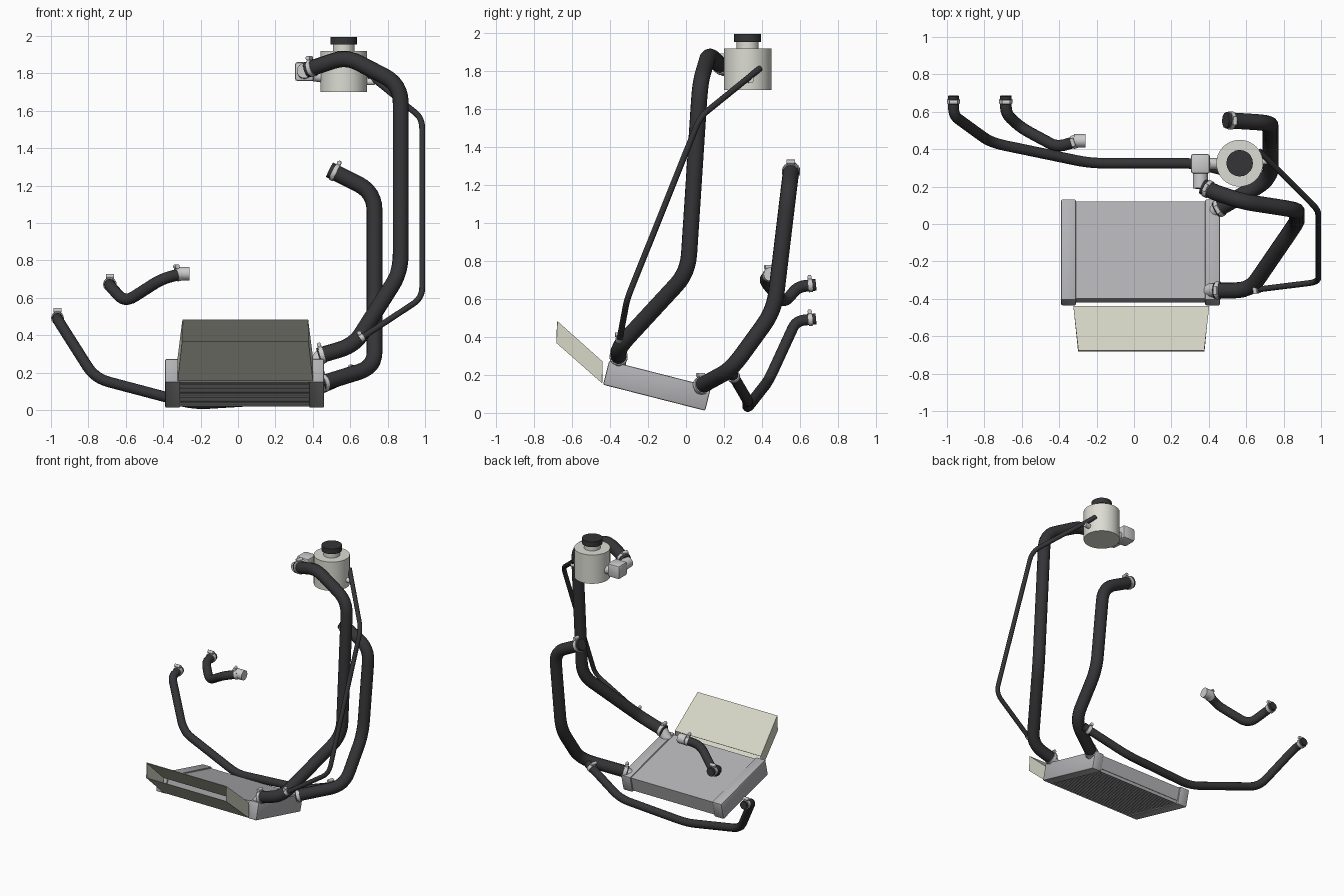
import bpy, bmesh, math
from mathutils import Vector, Matrix

if "Cube" in bpy.data.objects:
    bpy.data.objects.remove(bpy.data.objects["Cube"])


def material(name, rgb):
    m = bpy.data.materials.new(name)
    m.diffuse_color = (*rgb, 1)
    m.use_nodes = True
    m.node_tree.nodes["Principled BSDF"].inputs["Base Color"].default_value = m.diffuse_color
    return m


RUBBER = material("rubber", (0.035, 0.035, 0.038))
METAL = material("metal", (0.55, 0.55, 0.54))
ALLOY = material("alloy", (0.45, 0.45, 0.47))
CREAM = material("cream", (0.72, 0.72, 0.66))
SHROUD = material("shroud", (0.66, 0.67, 0.56))


def finish(ob, mat, smooth=True):
    ob.data.materials.clear()
    ob.data.materials.append(mat)
    if smooth:
        bpy.ops.object.select_all(action='DESELECT')
        ob.select_set(True)
        bpy.context.view_layer.objects.active = ob
        bpy.ops.object.shade_smooth_by_angle(angle=math.radians(40))
    return ob


def mesh_object(name, bm, mat, smooth=True):
    me = bpy.data.meshes.new(name)
    bm.to_mesh(me)
    bm.free()
    ob = bpy.data.objects.new(name, me)
    bpy.context.collection.objects.link(ob)
    return finish(ob, mat, smooth)


def add_rod(bm, a, b, r, sides=24):
    a, b = Vector(a), Vector(b)
    rot = (b - a).to_track_quat('Z', 'Y').to_matrix().to_4x4()
    bmesh.ops.create_cone(bm, cap_ends=True, segments=sides, radius1=r, radius2=r,
                          depth=(b - a).length, matrix=Matrix.Translation((a + b) / 2) @ rot)


def rod(name, a, b, r, mat, sides=24):
    bm = bmesh.new()
    add_rod(bm, a, b, r, sides)
    return mesh_object(name, bm, mat)


def add_box(bm, c, s, frame=Matrix()):
    bmesh.ops.create_cube(bm, size=1, matrix=frame @ Matrix.Translation(c) @ Matrix.Diagonal((*s, 1)))


def box(name, c, s, mat, bevel=0.0, frame=Matrix()):
    bm = bmesh.new()
    add_box(bm, c, s, frame)
    if bevel:
        bmesh.ops.bevel(bm, geom=bm.edges[:], offset=bevel, segments=2, affect='EDGES', profile=0.5)
    return mesh_object(name, bm, mat)


def rounded(pts, fillet):
    pts = [Vector(p) for p in pts]
    out = [pts[0]]
    for p, q, s in zip(pts, pts[1:], pts[2:]):
        d = min(fillet, (p - q).length * 0.45, (s - q).length * 0.45)
        a, b = q + (p - q).normalized() * d, q + (s - q).normalized() * d
        for i in range(7):
            t = i / 6
            out.append(a * (1 - t) ** 2 + q * 2 * t * (1 - t) + b * t * t)
    return out + [pts[-1]]


def hose(name, pts, r, fillet=0.09):
    path = rounded(pts, fillet)
    cu = bpy.data.curves.new(name, 'CURVE')
    cu.dimensions = '3D'
    cu.bevel_depth = r
    cu.bevel_resolution = 4
    cu.use_fill_caps = True
    sp = cu.splines.new('POLY')
    sp.points.add(len(path) - 1)
    for pt, co in zip(sp.points, path):
        pt.co = (*co, 1)
    ob = bpy.data.objects.new(name, cu)
    bpy.context.collection.objects.link(ob)
    bpy.ops.object.select_all(action='DESELECT')
    ob.select_set(True)
    bpy.context.view_layer.objects.active = ob
    bpy.ops.object.convert(target='MESH')
    finish(bpy.context.view_layer.objects.active, RUBBER)


def clamp(name, end, inner, r, inset=0.03):
    # band with a screw housing on its upper side
    end, inner = Vector(end), Vector(inner)
    d = (inner - end).normalized()
    c = end + d * inset
    up = Vector((0, 0, 1))
    up = (up - d * up.dot(d)).normalized()
    side = d.cross(up)
    bm = bmesh.new()
    add_rod(bm, c - d * 0.011, c + d * 0.011, r + 0.005)
    h = c + up * (r + 0.013)
    add_rod(bm, h - side * 0.022, h + side * 0.022, 0.012, 10)
    mesh_object(name, bm, METAL)


# Hoses and their clamps
R = 0.043
upper = [(0.37, 0.20, 1.82), (0.43, 0.17, 1.84), (0.58, 0.12, 1.89), (0.87, 0.075, 1.74),
         (0.87, 0.01, 0.74), (0.62, -0.355, 0.345), (0.43, -0.355, 0.29)]
lower = [(0.49, 0.555, 1.285), (0.73, 0.54, 1.165), (0.73, 0.465, 0.54),
         (0.73, 0.24, 0.23), (0.44, 0.075, 0.14)]
bleed = [(0.67, 0.39, 1.815), (0.985, 0.075, 1.56), (0.985, -0.31, 0.60), (0.62, -0.355, 0.36)]
heater = [(-0.965, 0.685, 0.495), (-0.965, 0.58, 0.485), (-0.765, 0.435, 0.17), (-0.235, 0.325, 0.03),
          (0.33, 0.325, 0.065), (0.66, 0.24, 0.21)]
short = [(-0.685, 0.685, 0.675), (-0.685, 0.59, 0.665), (-0.605, 0.515, 0.575),
         (-0.41, 0.41, 0.70), (-0.30, 0.445, 0.73)]
hose("upper_hose", upper, R, 0.1)
hose("lower_hose", lower, R, 0.1)
hose("bleed_hose", bleed, 0.016, 0.06)
hose("heater_hose", heater, 0.029, 0.08)
hose("short_hose", short, 0.031, 0.07)
for n, p, r in (("upper", upper, R), ("lower", lower, R), ("short", short, 0.031)):
    clamp(n + "_clamp_start", p[0], p[1], r)
    clamp(n + "_clamp_end", p[-1], p[-2], r, 0.02)
clamp("heater_clamp_start", heater[0], heater[1], 0.029)
clamp("heater_clamp_end", heater[-1], heater[-2], 0.029, 0.045)
clamp("bleed_clamp_end", bleed[-1], bleed[-2], 0.016, 0.05)

# Metal connector on the short hose
rod("short_hose_connector", (-0.32, 0.445, 0.73), (-0.258, 0.445, 0.73), 0.036, METAL)

# Header tank with neck, cap and bleed nipple
X, Y = 0.565, 0.325
rod("header_tank", (X, Y, 1.70), (X, Y, 1.92), 0.125, CREAM, 40)
rod("tank_neck", (X, Y, 1.91), (X, Y, 1.96), 0.058, CREAM, 32)
rod("tank_cap", (X, Y, 1.955), (X, Y, 1.995), 0.071, RUBBER, 20)
rod("tank_nipple", (0.64, 0.33, 1.755), (0.73, 0.34, 1.755), 0.018, CREAM, 16)

# Outlet housing beside the tank
box("outlet_housing", (0.355, 0.322, 1.81), (0.10, 0.105, 0.10), METAL, 0.012)
rod("outlet_neck", (0.355, 0.29, 1.81), (0.355, 0.19, 1.815), 0.04, METAL)
rod("outlet_tank_pipe", (0.39, 0.322, 1.79), (0.46, 0.322, 1.78), 0.03, METAL)

# Tilted radiator: end tanks, core and fins underneath
frame = Matrix.Translation((0, -0.152, 0.143)) @ Matrix.Rotation(math.radians(-14.3), 4, 'X')
for n, x in (("left", -0.35), ("right", 0.42)):
    box("radiator_tank_" + n, (x, 0, 0), (0.08, 0.555, 0.13), ALLOY, 0.008, frame)
box("radiator_core", (0.035, 0, 0.008), (0.70, 0.535, 0.094), ALLOY, 0, frame)
bm = bmesh.new()
N = 22
for i in range(N):
    add_box(bm, (0.035, -0.2675 + 0.535 * (i + 0.5) / N, -0.049), (0.69, 0.014, 0.022), frame)
mesh_object("radiator_fins", bm, ALLOY, False)

# Hose stubs on the radiator
rod("radiator_inlet", (0.405, -0.355, 0.235), (0.45, -0.355, 0.297), 0.038, METAL)
rod("radiator_outlet", (0.40, 0.055, 0.10), (0.46, 0.085, 0.147), 0.038, METAL)

# Air duct, open at both ends
bm = bmesh.new()
rings = []
for y, zlo, zhi, x0, x1 in ((-0.44, 0.16, 0.268, -0.32, 0.398), (-0.68, 0.37, 0.48, -0.295, 0.373)):
    rings.append([bm.verts.new(v) for v in ((x0, y, zlo), (x1, y, zlo), (x1, y, zhi), (x0, y, zhi))])
for i in range(4):
    j = (i + 1) % 4
    bm.faces.new((rings[0][i], rings[0][j], rings[1][j], rings[1][i]))
bmesh.ops.recalc_face_normals(bm, faces=bm.faces[:])
duct = mesh_object("air_duct", bm, SHROUD, False)
mod = duct.modifiers.new("thickness", 'SOLIDIFY')
mod.thickness = 0.005
